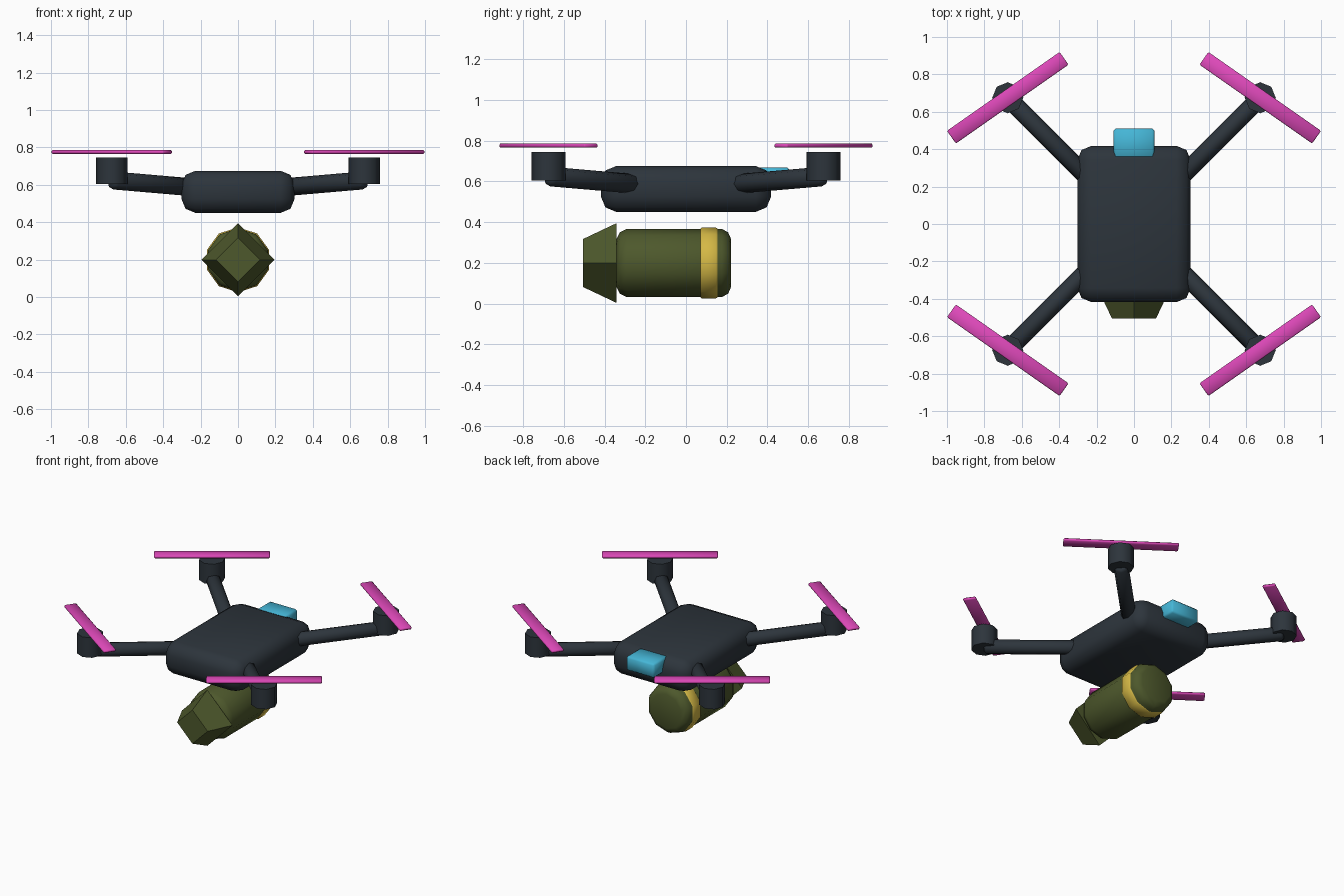
import bpy, bmesh, math
from mathutils import Vector, Matrix

if "Cube" in bpy.data.objects:
    bpy.data.objects.remove(bpy.data.objects["Cube"])


def material(name, rgb):
    m = bpy.data.materials.new(name)
    m.diffuse_color = (*rgb, 1)
    m.use_nodes = True
    m.node_tree.nodes["Principled BSDF"].inputs["Base Color"].default_value = m.diffuse_color
    return m


SLATE = material("dark slate", (0.026, 0.035, 0.045))
PINK = material("magenta", (0.72, 0.065, 0.48))
OLIVE = material("olive green", (0.075, 0.098, 0.025))
YELLOW = material("mustard yellow", (0.66, 0.48, 0.06))
CYAN = material("sky blue", (0.06, 0.47, 0.68))


def finish(name, bm, mat, matrix, smooth=50):
    bmesh.ops.recalc_face_normals(bm, faces=bm.faces)
    me = bpy.data.meshes.new(name)
    bm.to_mesh(me)
    bm.free()
    me.materials.append(mat)
    ob = bpy.data.objects.new(name, me)
    bpy.context.collection.objects.link(ob)
    ob.matrix_world = matrix
    bpy.ops.object.select_all(action='DESELECT')
    ob.select_set(True)
    bpy.context.view_layer.objects.active = ob
    bpy.ops.object.shade_smooth_by_angle(angle=math.radians(smooth))
    return ob


def box(name, size, loc, mat, bevel, segments=1, turn=0, smooth=50):
    bm = bmesh.new()
    bmesh.ops.create_cube(bm, size=1)
    bmesh.ops.scale(bm, vec=size, verts=bm.verts)
    bmesh.ops.bevel(bm, geom=bm.edges[:], offset=bevel, segments=segments,
                    profile=0.5, affect='EDGES')
    matrix = Matrix.Translation(loc) @ Matrix.Rotation(turn, 4, 'Z')
    return finish(name, bm, mat, matrix, smooth)


def lathe(name, profile, sides, start, direction, mat, smooth=50):
    """Closed turned solid: profile is (distance along axis, radius)."""
    bm = bmesh.new()
    rings = []
    for d, r in profile:
        ring = []
        for i in range(sides):
            a = 2 * math.pi * i / sides
            ring.append(bm.verts.new((r * math.sin(a), r * math.cos(a), d)))
        rings.append(ring)
    for lo, hi in zip(rings, rings[1:]):
        for i in range(sides):
            j = (i + 1) % sides
            bm.faces.new((lo[i], lo[j], hi[j], hi[i]))
    bm.faces.new(rings[0])
    bm.faces.new(rings[-1])
    rot = Vector(direction).to_track_quat('Z', 'Y').to_matrix().to_4x4()
    return finish(name, bm, mat, Matrix.Translation(start) @ rot, smooth)


# Hull with rounded edges, and the sensor block at the back
box("hull", (0.605, 0.835, 0.225), (0, 0, 0.5625), SLATE, 0.075, 2)
box("sensor_block", (0.22, 0.16, 0.10), (0, 0.43, 0.617), CYAN, 0.012)

# Four arms, motors and rotor blades
for sx, fx in ((-1, "left"), (1, "right")):
    for sy, fy in ((-1, "front"), (1, "back")):
        tag = f"{fy}_{fx}"
        a = Vector((sx * 0.20, sy * 0.20, 0.583))
        b = Vector((sx * 0.675, sy * 0.675, 0.624))
        n = (b - a).length
        lathe("arm_" + tag, [(0, 0.033), (0.015, 0.048), (n - 0.015, 0.048), (n, 0.033)],
              8, a, b - a, SLATE)
        lathe("motor_" + tag, [(0, 0.083), (0.14, 0.083)], 8,
              (sx * 0.675, sy * 0.675, 0.605), (0, 0, 1), SLATE)
        box("rotor_blade_" + tag, (0.735, 0.083, 0.02),
            (sx * 0.675, sy * 0.675, 0.775), PINK, 0.006, 1,
            math.radians(-35 * sx * sy), 60)

# Slung canister along y with chamfered ends
AXIS_Z = 0.199
lathe("canister", [(0, 0.12), (0.015, 0.15), (0.05, 0.168), (0.515, 0.168),
                   (0.547, 0.15), (0.56, 0.12)],
      10, (0, -0.34, AXIS_Z), (0, 1, 0), OLIVE)

# Yellow band around the canister
lathe("canister_band", [(0, 0.168), (0.008, 0.174), (0.077, 0.174), (0.085, 0.168)],
      10, (0, 0.07, AXIS_Z), (0, 1, 0), YELLOW)

# Four-sided tapered end
lathe("canister_taper", [(0, 0.118), (0.165, 0.196)], 4,
      (0, -0.505, AXIS_Z), (0, 1, 0), OLIVE, 30)
